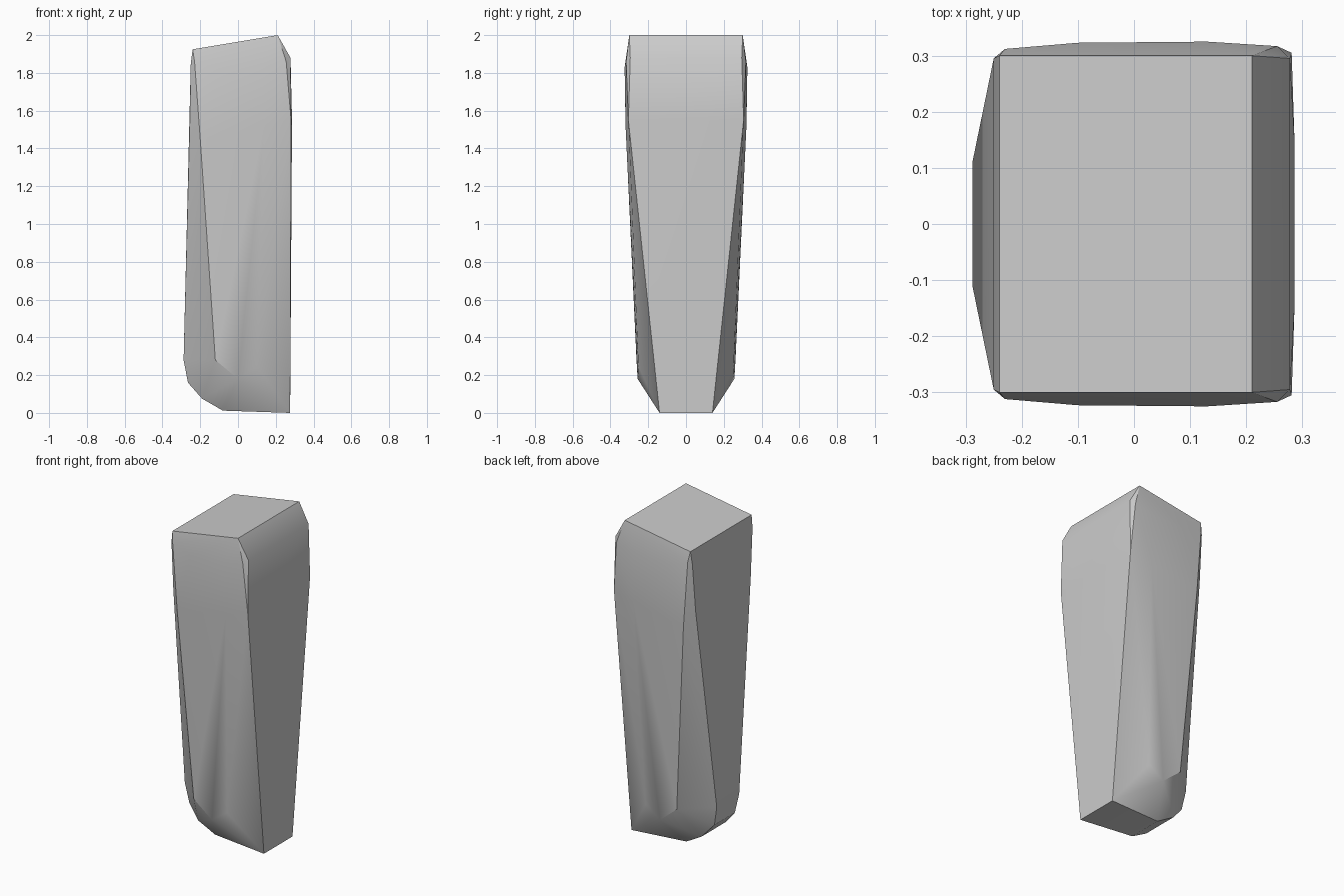
import bpy
import bmesh
import math

cube = bpy.data.objects.get("Cube")
if cube:
    bpy.data.objects.remove(cube, do_unlink=True)


def make_material(name, colour):
    mat = bpy.data.materials.new(name)
    mat.use_nodes = True
    mat.diffuse_color = colour
    mat.node_tree.nodes["Principled BSDF"].inputs["Base Color"].default_value = colour
    return mat


def mirrored_hull(name, points, material):
    """Convex solid from points mirrored between front and back."""
    bm = bmesh.new()
    for x, y, z in points:
        for side in (-1, 1):
            bm.verts.new((x, side * y, z))
    hull = bmesh.ops.convex_hull(bm, input=bm.verts)
    loose = [v for v in bm.verts if not v.link_faces]
    bmesh.ops.delete(bm, geom=loose, context="VERTS")
    bmesh.ops.dissolve_limit(bm, angle_limit=math.radians(0.5),
                             verts=bm.verts, edges=bm.edges)
    bmesh.ops.recalc_face_normals(bm, faces=bm.faces)
    mesh = bpy.data.meshes.new(name)
    bm.to_mesh(mesh)
    bm.free()
    mesh.materials.append(material)
    obj = bpy.data.objects.new(name, mesh)
    bpy.context.collection.objects.link(obj)
    bpy.ops.object.select_all(action="DESELECT")
    obj.select_set(True)
    bpy.context.view_layer.objects.active = obj
    bpy.ops.object.shade_smooth_by_angle(angle=math.radians(30))
    return obj


# Slanted top and its rounded shoulders
crown = [(-.24, .30, 1.925), (.21, .30, 2.0)]
shoulder = [(-.25, .295, 1.85), (-.23, .312, 1.86), (-.10, .323, 1.82),
            (.13, .325, 1.83), (.255, .317, 1.86), (.278, .295, 1.88)]

# Long tapering sides
flank = [(-.255, .27, 1.55), (-.20, .311, 1.45), (.14, .32, 1.52),
         (.281, .305, 1.55), (.286, .15, 1.55)]

# Chamfered toe, flat on the left and curved on the right
toe = [(-.12, .262, .28), (.10, .252, .25), (0, .256, .18),
       (-.288, .11, .28), (-.265, .10, .16), (-.19, .12, .075),
       (-.08, .11, .012), (.276, .14, 0)]

grey = make_material("stone grey", (.6, .6, .6, 1))
mirrored_hull("stone_pillar", crown + shoulder + flank + toe, grey)
